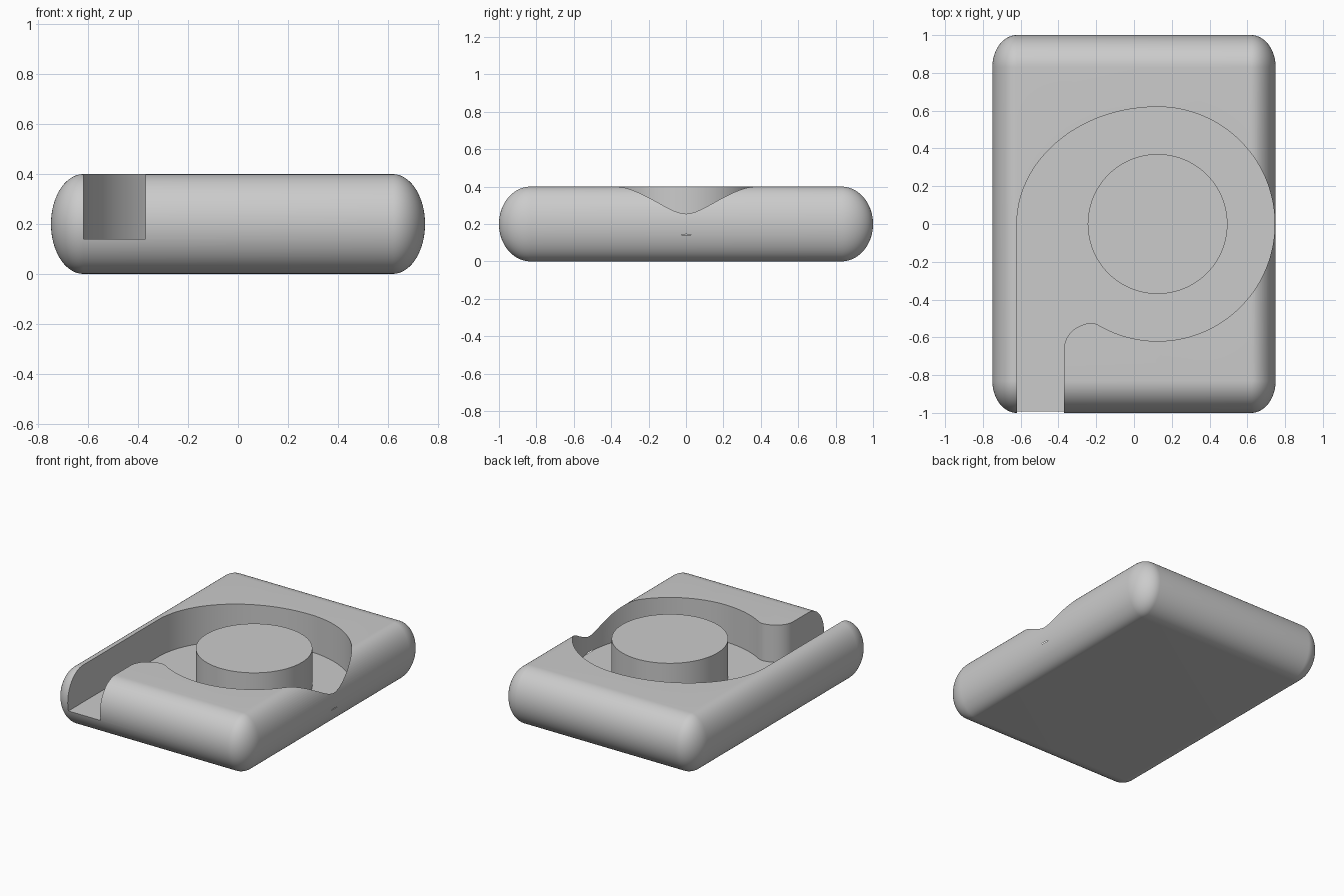
import bpy, bmesh
from math import sin, cos, pi, radians, atan2

if "Cube" in bpy.data.objects:
    bpy.data.objects.remove(bpy.data.objects["Cube"], do_unlink=True)

HALF_X, HALF_Y, HEIGHT = 0.75, 1.0, 0.4
ROUND_X, ROUND_Y, ROUND_Z = 0.13, 0.17, 0.2
FLOOR = 0.14
CENTRE_X, BOWL_R, HUB_R = 0.125, 0.62, 0.37
SLOT_LEFT, SLOT_RIGHT = -0.62, -0.37

grey = bpy.data.materials.new("light_grey")
grey.use_nodes = True
colour = (0.6, 0.6, 0.6, 1)
grey.diffuse_color = colour
grey.node_tree.nodes["Principled BSDF"].inputs["Base Color"].default_value = colour


def make_object(name, bm):
    bmesh.ops.recalc_face_normals(bm, faces=bm.faces[:])
    mesh = bpy.data.meshes.new(name)
    bm.to_mesh(mesh)
    bm.free()
    mesh.materials.append(grey)
    obj = bpy.data.objects.new(name, mesh)
    bpy.context.collection.objects.link(obj)
    return obj


def activate(obj):
    bpy.ops.object.select_all(action='DESELECT')
    obj.select_set(True)
    bpy.context.view_layer.objects.active = obj


def prism(name, outline, bottom, top):
    """Extrude a closed outline straight up."""
    bm = bmesh.new()
    face = bm.faces.new([bm.verts.new((x, y, bottom)) for x, y in outline])
    lifted = bmesh.ops.extrude_face_region(bm, geom=[face])["geom"]
    for v in lifted:
        if isinstance(v, bmesh.types.BMVert):
            v.co.z = top
    return make_object(name, bm)


def arc(cx, cy, rx, ry, start, end, steps):
    angles = [start + (end - start) * i / steps for i in range(steps + 1)]
    return [(cx + rx * cos(a), cy + ry * sin(a)) for a in angles]


def rounded_block(name, steps=20):
    """Loft rounded-rectangle rings from the base to the top."""
    bm = bmesh.new()
    rings = []
    for i in range(2 * steps + 1):
        tilt = -pi / 2 + pi * i / (2 * steps)
        ring = []
        for quarter, (sx, sy) in enumerate([(1, 1), (-1, 1), (-1, -1), (1, -1)]):
            start = quarter * pi / 2
            ring += arc(sx * (HALF_X - ROUND_X), sy * (HALF_Y - ROUND_Y),
                        ROUND_X * cos(tilt), ROUND_Y * cos(tilt),
                        start, start + pi / 2, steps)
        z = HEIGHT / 2 + ROUND_Z * sin(tilt)
        rings.append([bm.verts.new((x, y, z)) for x, y in ring])
    for low, high in zip(rings, rings[1:]):
        for j in range(len(low)):
            k = (j + 1) % len(low)
            bm.faces.new((low[j], low[k], high[k], high[j]))
    bm.faces.new(rings[0])
    bm.faces.new(rings[-1])
    bmesh.ops.remove_doubles(bm, verts=bm.verts[:], dist=0.00005)
    return make_object(name, bm)


# Body with fully rounded edges
body = rounded_block("body")

# Spiral bowl outline with its outlet slot and rounded tongue
tongue = arc(-0.21, -0.66, 0.16, 0.137, pi, radians(94), 16)
tip_x, tip_y = tongue[-1]
bowl = arc(CENTRE_X, 0, BOWL_R, BOWL_R, atan2(tip_y, tip_x - CENTRE_X), pi / 2, 100)
widening = arc(CENTRE_X, 0, CENTRE_X - SLOT_LEFT, BOWL_R, pi / 2, pi, 48)
outlet = [(SLOT_LEFT, -1.2), (SLOT_RIGHT, -1.2)]
cutter = prism("bowl_cutter", outlet + tongue + bowl[1:] + widening[1:], FLOOR, 0.6)
cutter.hide_render = True

# Cut the bowl out of the body
cut = body.modifiers.new("bowl_cut", 'BOOLEAN')
cut.operation = 'DIFFERENCE'
cut.solver = 'EXACT'
cut.object = cutter
activate(body)
bpy.ops.object.modifier_apply(modifier=cut.name)
bpy.data.objects.remove(cutter, do_unlink=True)

# Round hub standing on the bowl floor, level with the top
hub = prism("hub", arc(CENTRE_X, 0, HUB_R, HUB_R, 0, 2 * pi, 96)[:-1], FLOOR - 0.01, HEIGHT)

for part in (body, hub):
    activate(part)
    bpy.ops.object.shade_smooth_by_angle(angle=radians(25))
